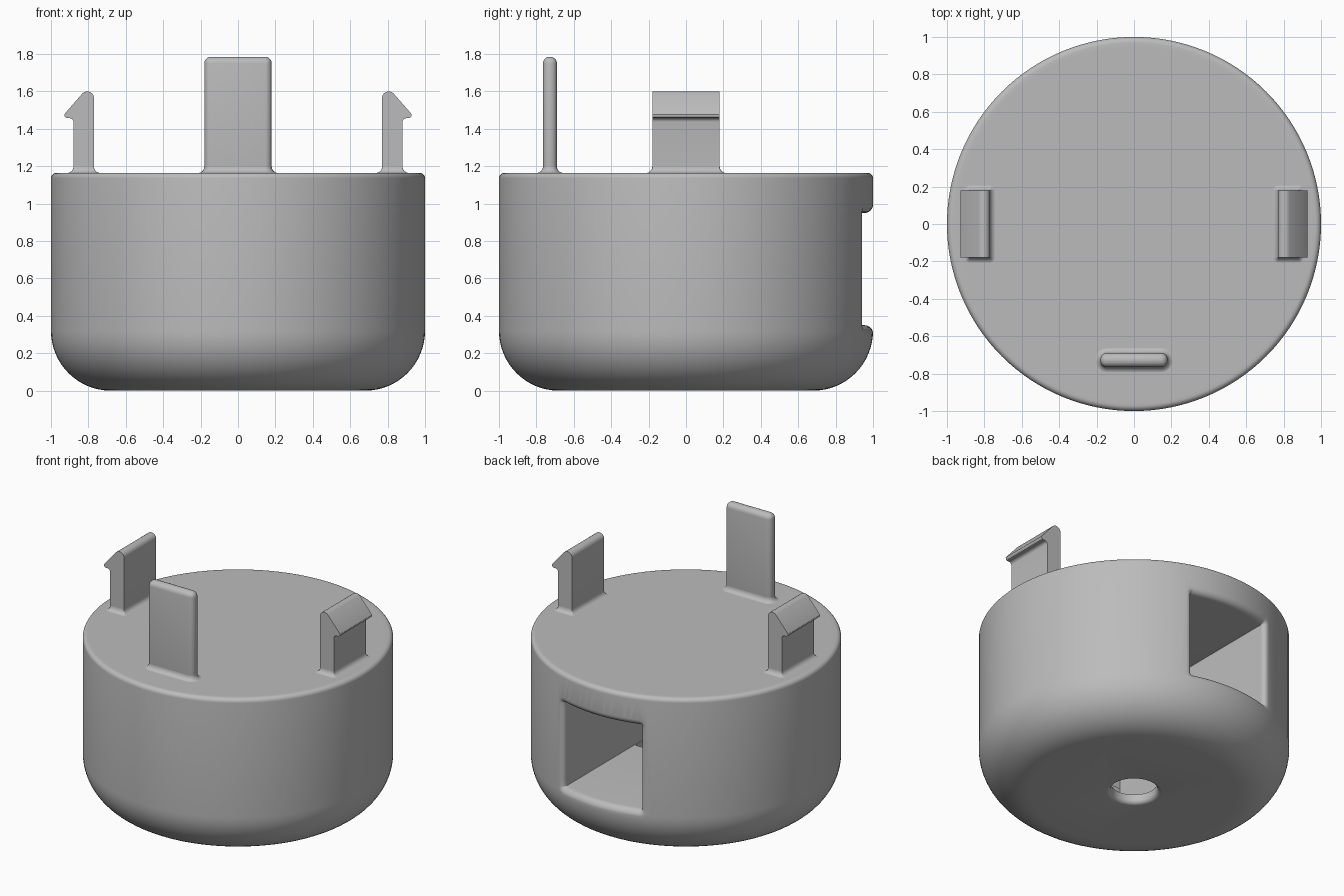
import bpy, bmesh, math

if "Cube" in bpy.data.objects:
    bpy.data.objects.remove(bpy.data.objects["Cube"])

grey = bpy.data.materials.new("plain grey")
grey.use_nodes = True
grey.diffuse_color = (0.5, 0.5, 0.5, 1)
grey.node_tree.nodes["Principled BSDF"].inputs["Base Color"].default_value = (0.5, 0.5, 0.5, 1)

TOP = 1.165
HALF = math.pi / 2


def loft(name, rings):
    """Closed solid through matching rings of points, capped at both ends."""
    bm = bmesh.new()
    loops = [[bm.verts.new(p) for p in ring] for ring in rings]
    n = len(loops[0])
    for a, b in zip(loops, loops[1:]):
        for i in range(n):
            j = (i + 1) % n
            bm.faces.new((a[i], a[j], b[j], b[i]))
    bm.faces.new(loops[0])
    bm.faces.new(loops[-1])
    bmesh.ops.recalc_face_normals(bm, faces=bm.faces)
    mesh = bpy.data.meshes.new(name)
    bm.to_mesh(mesh)
    bm.free()
    mesh.materials.append(grey)
    obj = bpy.data.objects.new(name, mesh)
    bpy.context.collection.objects.link(obj)
    return obj


def activate(obj):
    bpy.ops.object.select_all(action='DESELECT')
    obj.select_set(True)
    bpy.context.view_layer.objects.active = obj


def smooth(obj):
    activate(obj)
    bpy.ops.object.shade_smooth_by_angle(angle=math.radians(32))


def lathe(name, profile, n):
    return loft(name, [[(r * math.cos(2 * math.pi * i / n), r * math.sin(2 * math.pi * i / n), z)
                        for i in range(n)] for r, z in profile])


def arc(cx, cy, r, start, end, n):
    return [(cx + r * math.cos(start + (end - start) * i / n),
             cy + r * math.sin(start + (end - start) * i / n)) for i in range(n + 1)]


def round_rect(hw, hh, r, straight=1):
    """Rounded rectangle outline with subdivided straight runs."""
    pts = []
    for k, (sx, sy) in enumerate(((1, 1), (-1, 1), (-1, -1), (1, -1))):
        pts += arc(sx * (hw - r), sy * (hh - r), r, k * HALF, (k + 1) * HALF, 5)
    out = []
    for i, (x, y) in enumerate(pts):
        out.append((x, y))
        if i % 6 == 5:
            u, v = pts[(i + 1) % len(pts)]
            out += [(x + (u - x) * t / straight, y + (v - y) * t / straight)
                    for t in range(1, straight)]
    return out


# Rounded cup body
body = lathe("body", [(0.66, 0)] + arc(0.68, 0.32, 0.32, -HALF, 0, 16)
             + arc(0.97, TOP - 0.03, 0.03, 0, HALF, 6) + [(0.95, TOP)], 128)

# Rear window cutter, flared where it meets the curved wall
fillet = 0.045


def window_ring(offset, depth):
    ring = []
    for x, z in round_rect(0.3 + offset, 0.3 + offset, 0.004 + offset, 16):
        y = depth if abs(depth) > 1 or depth < 0 else math.sqrt(depth ** 2 - x ** 2)
        ring.append((x, y, 0.65 + z))
    return ring


flare = [window_ring(fillet * (1 - math.cos(HALF * i / 6)),
                     1 - fillet + fillet * math.sin(HALF * i / 6)) for i in range(7)]
window = loft("window_cutter", [window_ring(0, -0.5)] + flare + [window_ring(fillet, 1.2)])

# Inner chamber and the eased bottom hole
chamber = loft("chamber_cutter", [[(-0.295, -0.49, z), (0.295, -0.49, z), (0.295, 0.15, z),
                                   (-0.295, 0.15, z)] for z in (0.065, 0.5)])
hole = lathe("hole_cutter", [(0.18, -0.1)]
             + [(0.15 + 0.03 * (1 - math.cos(a)), 0.03 - 0.03 * math.sin(a))
                for a in (HALF * (1 - i / 5) for i in range(6))] + [(0.15, 0.2)], 48)

for cutter in (window, chamber, hole):
    cutter.hide_render = True
    cut = body.modifiers.new("cut", 'BOOLEAN')
    cut.operation = 'DIFFERENCE'
    cut.solver = 'EXACT'
    cut.object = cutter
    activate(body)
    bpy.ops.object.modifier_apply(modifier=cut.name)
    bpy.data.objects.remove(cutter)
smooth(body)


def base_fillet(name, cx, cy, hw, hh, corner):
    """Concave skirt where an upright part meets the top."""
    rings = []
    for i in range(7):
        a = HALF * i / 6
        o = 0.034 * (1 - math.sin(a))
        rings.append([(cx + x, cy + y, TOP - 0.001 + 0.034 * (1 - math.cos(a)))
                      for x, y in round_rect(hw + o, hh + o, corner + o)])
    smooth(loft(name, rings))


# Tall front blade with rounded edges
blade = loft("front_blade", [[(-0.18, -0.765, z), (0.18, -0.765, z), (0.18, -0.69, z), (-0.18, -0.69, z)]
                             for z in (TOP - 0.1, 1.785)])
bevel = blade.modifiers.new("round", 'BEVEL')
bevel.width = 0.035
bevel.segments = 5
activate(blade)
bpy.ops.object.modifier_apply(modifier=bevel.name)
smooth(blade)
base_fillet("front_blade_base", 0, -0.7275, 0.18, 0.0375, 0.035)

# Hooked clips on both sides
clip = ([(0.77, TOP - 0.05), (0.88, TOP - 0.05)] + arc(0.9, 1.437, 0.02, math.pi, HALF, 4)
        + arc(0.912, 1.473, 0.016, -HALF, math.pi / 4, 4)
        + arc(0.806, 1.564, 0.036, math.pi / 4, math.pi, 8))
for side, label in ((1, "left"), (-1, "right")):
    smooth(loft(label + "_clip", [[(side * x, y, z) for x, z in clip] for y in (-0.18, 0.18)]))
    base_fillet(label + "_clip_base", side * 0.825, 0, 0.055, 0.18, 0.002)
